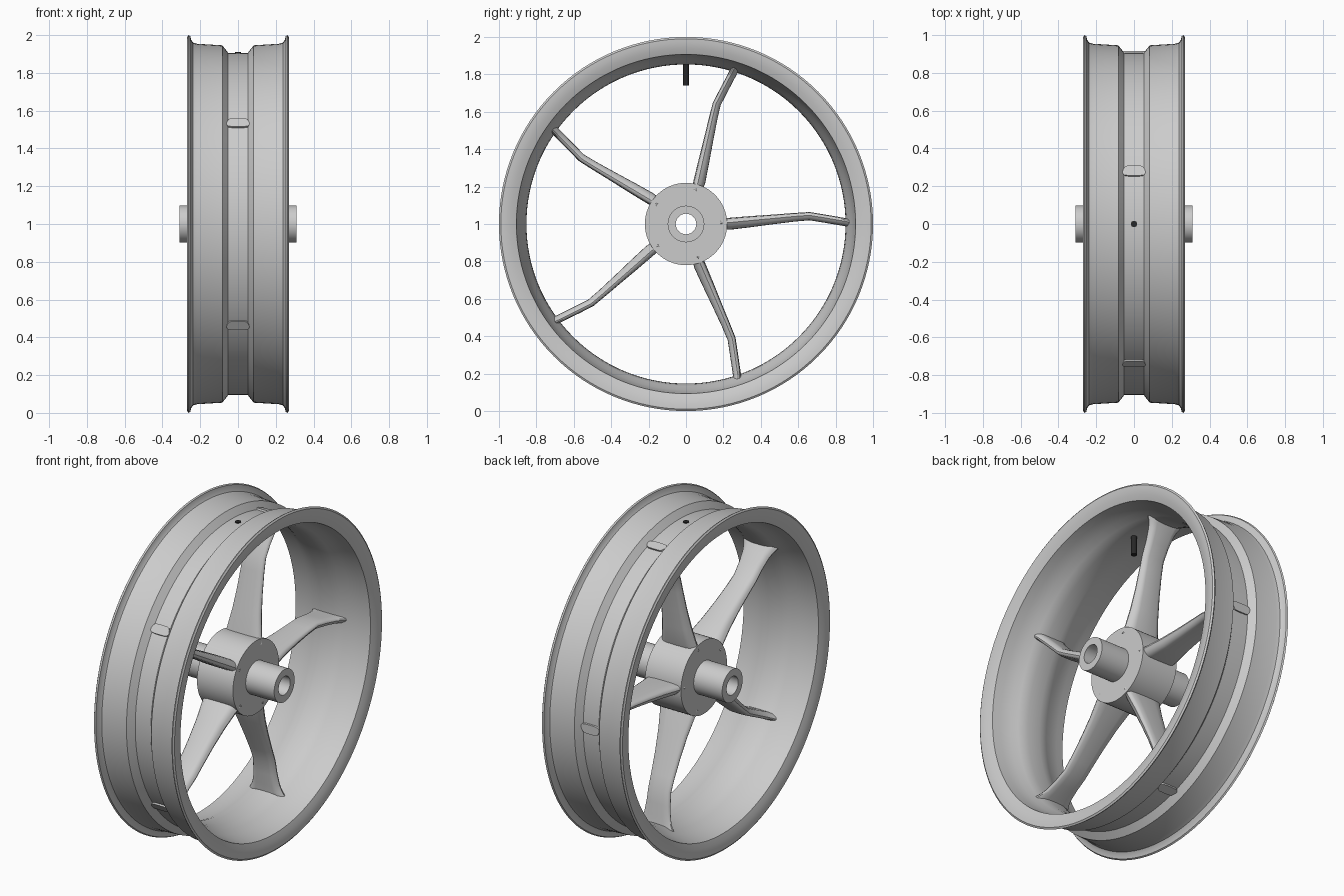
import bpy, bmesh, math

if "Cube" in bpy.data.objects:
    bpy.data.objects.remove(bpy.data.objects["Cube"])

CENTRE_Z = 1.0


def finish(name, bm, angle=32):
    bmesh.ops.recalc_face_normals(bm, faces=bm.faces)
    me = bpy.data.meshes.new(name)
    bm.to_mesh(me)
    bm.free()
    ob = bpy.data.objects.new(name, me)
    bpy.context.collection.objects.link(ob)
    bpy.ops.object.select_all(action='DESELECT')
    ob.select_set(True)
    bpy.context.view_layer.objects.active = ob
    bpy.ops.object.shade_smooth_by_angle(angle=math.radians(angle))
    return ob


def lathe(name, profile, steps, angle=25):
    """Revolve a closed (x, radius) profile around the wheel axis."""
    bm = bmesh.new()
    rings = []
    for i in range(steps):
        a = 2 * math.pi * i / steps
        rings.append([bm.verts.new((x, r * math.cos(a), CENTRE_Z + r * math.sin(a)))
                      for x, r in profile])
    n = len(profile)
    for i in range(steps):
        p, q = rings[i], rings[(i + 1) % steps]
        for k in range(n):
            m = (k + 1) % n
            bm.faces.new((p[k], p[m], q[m], q[k]))
    return finish(name, bm, angle)


def mirrored(half):
    """Mirror a profile that runs from the +x side across x = 0."""
    return half + [(-x, r) for x, r in reversed(half) if x > 1e-6]


# Rim: drop-centre channel outside, gently curved barrel inside
outer = mirrored([(0.262, 1.0), (0.253, 0.995), (0.248, 0.975), (0.238, 0.96),
                  (0.215, 0.954), (0.083, 0.946), (0.052, 0.906)])
inner = mirrored([(0.269, 0.99), (0.268, 0.97), (0.262, 0.938), (0.25, 0.907),
                  (0.20, 0.899), (0.14, 0.886), (0.10, 0.868), (0.07, 0.858),
                  (0.04, 0.854), (0.0, 0.853)])
lathe("rim", outer + inner[::-1], 128)

# Hub drum and axle sleeve with open bore
lathe("hub", mirrored([(0.12, 0.22)]) + [(-0.12, 0.09), (0.12, 0.09)], 64)
lathe("axle_sleeve", mirrored([(0.31, 0.098)]) + [(-0.31, 0.055), (0.31, 0.055)], 48)

# Spokes: lofted section, (radius, sideways offset, half width, half thickness)
STATIONS = [(0.185, 0.0, 0.124, 0.028), (0.24, 0.002, 0.112, 0.032),
            (0.34, 0.012, 0.095, 0.030), (0.46, 0.024, 0.083, 0.026),
            (0.58, 0.036, 0.076, 0.023), (0.66, 0.042, 0.074, 0.022),
            (0.74, 0.029, 0.078, 0.022), (0.81, 0.017, 0.088, 0.022),
            (0.845, 0.011, 0.10, 0.022), (0.872, 0.006, 0.115, 0.023),
            (0.885, 0.004, 0.066, 0.027), (0.916, 0.0, 0.061, 0.028)]
SECTION = mirrored([(0.0, 1.0), (0.5, 0.98), (0.85, 0.85), (0.97, 0.55), (1.0, 0.2),
                    (0.92, -0.3), (0.78, -0.8), (0.6, -0.96), (0.0, -1.0)])
SECTION = [p for p in SECTION]


def spoke(index):
    a = math.radians(72 * index)
    c, s = math.cos(a), math.sin(a)
    bm = bmesh.new()
    rings = []
    for r, off, w, h in STATIONS:
        ring = []
        for u, v in SECTION:
            t = off + v * h
            ring.append(bm.verts.new((u * w, r * c - t * s, CENTRE_Z + r * s + t * c)))
        rings.append(ring)
    n = len(SECTION)
    for p, q in zip(rings, rings[1:]):
        for k in range(n):
            m = (k + 1) % n
            bm.faces.new((p[k], p[m], q[m], q[k]))
    bm.faces.new(rings[0])
    bm.faces.new(rings[-1])
    finish("spoke_%d" % (index + 1), bm, 40)


# The mirror keeps section ordering only if the half runs top to bottom
SECTION = ([(u, v) for u, v in SECTION if u >= 0]
           + [(u, v) for u, v in SECTION if u < 0])
for i in range(5):
    spoke(i)

# Valve stem at the top of the rim
bpy.ops.mesh.primitive_cylinder_add(vertices=24, radius=0.017, depth=0.17,
                                    location=(0, 0, CENTRE_Z + 0.825))
valve = bpy.context.object
valve.name = "valve_stem"
bpy.ops.object.shade_smooth_by_angle(angle=math.radians(35))
black = bpy.data.materials.new("black_rubber")
black.diffuse_color = (0.02, 0.02, 0.02, 1)
black.use_nodes = True
black.node_tree.nodes["Principled BSDF"].inputs["Base Color"].default_value = black.diffuse_color
valve.data.materials.append(black)
